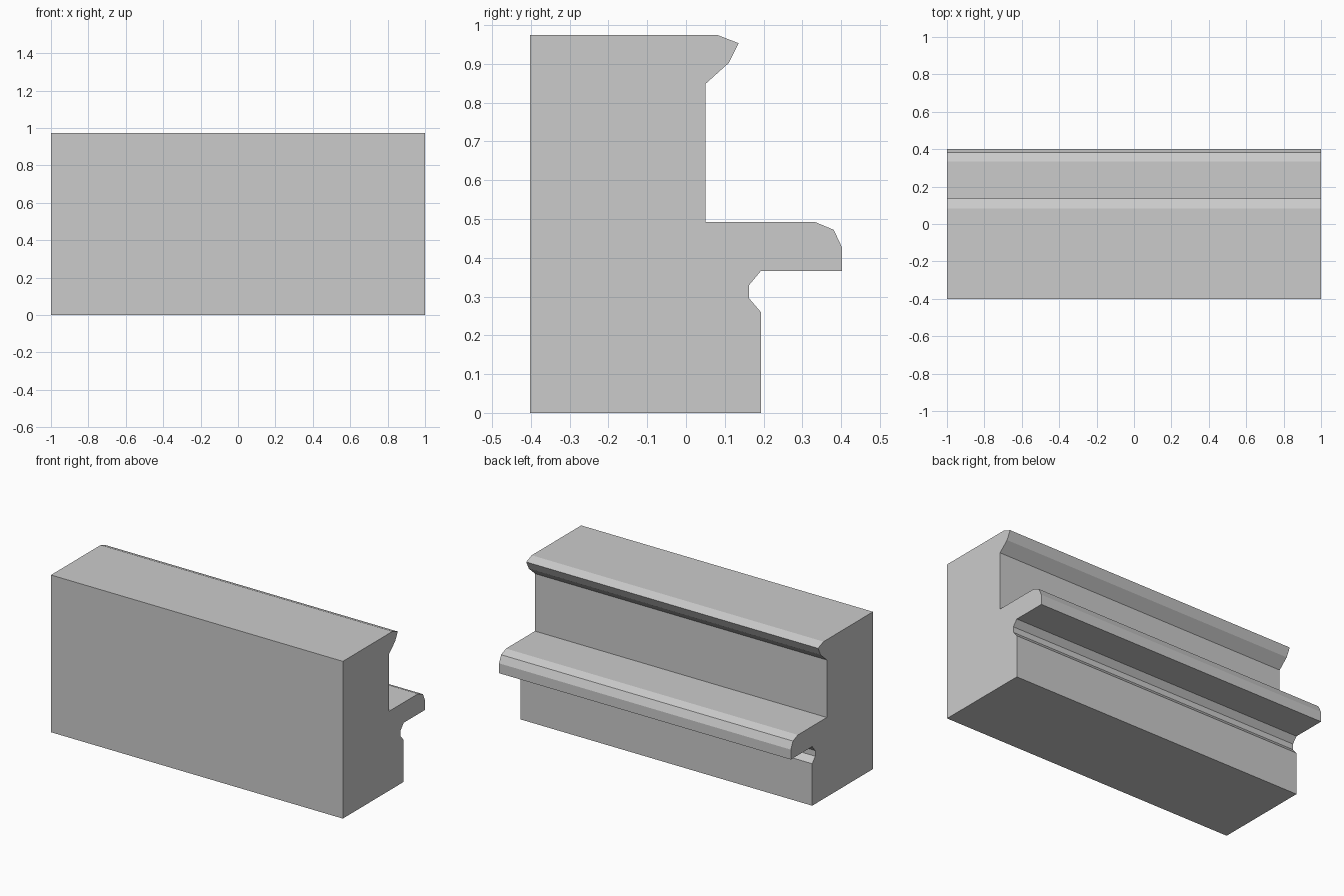
import bpy, bmesh

if "Cube" in bpy.data.objects:
    bpy.data.objects.remove(bpy.data.objects["Cube"])

# Moulding cross-section (y, z), anticlockwise seen from +x
PROFILE = [
    (-0.402, 0), (0.193, 0),                                  # base
    (0.193, 0.26), (0.163, 0.295), (0.163, 0.33), (0.193, 0.366),  # groove
    (0.402, 0.366), (0.402, 0.427), (0.381, 0.472), (0.333, 0.492),  # ledge
    (0.05, 0.492), (0.05, 0.848),                             # upper wall
    (0.11, 0.902), (0.136, 0.953), (0.082, 0.974),            # top lip
    (-0.402, 0.974),
]


def extrude_profile(name, profile, x0, x1):
    bm = bmesh.new()
    face = bm.faces.new([bm.verts.new((x0, y, z)) for y, z in profile])
    result = bmesh.ops.extrude_face_region(bm, geom=[face], use_keep_orig=True)
    moved = [g for g in result["geom"] if isinstance(g, bmesh.types.BMVert)]
    bmesh.ops.translate(bm, verts=moved, vec=(x1 - x0, 0, 0))
    bmesh.ops.recalc_face_normals(bm, faces=bm.faces)
    mesh = bpy.data.meshes.new(name)
    bm.to_mesh(mesh)
    bm.free()
    obj = bpy.data.objects.new(name, mesh)
    bpy.context.collection.objects.link(obj)
    return obj


# Straight wall section with ledge and lip
extrude_profile("moulded_wall", PROFILE, -1, 1)
